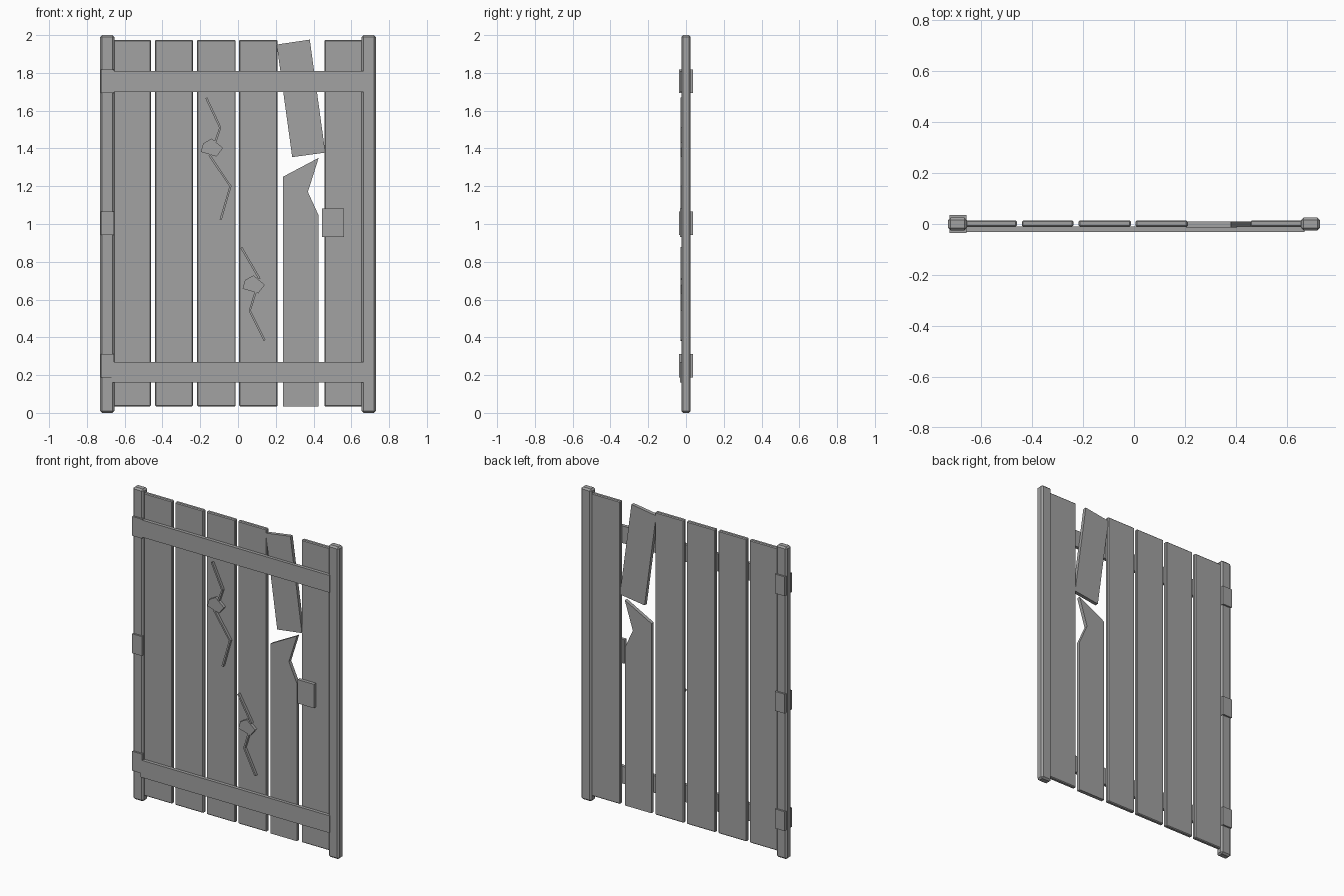
import bpy, bmesh, math
from mathutils import Vector

if "Cube" in bpy.data.objects:
    bpy.data.objects.remove(bpy.data.objects["Cube"])

wood = bpy.data.materials.new("weathered_grey")
wood.diffuse_color = (0.36, 0.36, 0.36, 1)
wood.use_nodes = True
wood.node_tree.nodes["Principled BSDF"].inputs["Base Color"].default_value = wood.diffuse_color


def finish(name, bm):
    bmesh.ops.recalc_face_normals(bm, faces=bm.faces)
    me = bpy.data.meshes.new(name)
    bm.to_mesh(me)
    bm.free()
    me.materials.append(wood)
    ob = bpy.data.objects.new(name, me)
    bpy.context.collection.objects.link(ob)
    return ob


def box(name, x, y, z, bevel=0):
    """Box from (min, max) ranges with optional chamfer."""
    bm = bmesh.new()
    bmesh.ops.create_cube(bm, size=1)
    for v in bm.verts:
        v.co = [r[0] + (c + 0.5) * (r[1] - r[0]) for c, r in zip(v.co, (x, y, z))]
    if bevel:
        bmesh.ops.bevel(bm, geom=bm.edges[:], offset=bevel, segments=1,
                        affect='EDGES', profile=0.5)
    return finish(name, bm)


def slab(name, outline, y):
    """Front outline (x, z) extruded through the y range."""
    bm = bmesh.new()
    face = bm.faces.new([bm.verts.new((px, y[0], pz)) for px, pz in outline])
    ext = bmesh.ops.extrude_face_region(bm, geom=[face])
    verts = [g for g in ext["geom"] if isinstance(g, bmesh.types.BMVert)]
    bmesh.ops.translate(bm, verts=verts, vec=(0, y[1] - y[0], 0))
    bmesh.ops.triangulate(bm, faces=[f for f in bm.faces if len(f.verts) > 4])
    return finish(name, bm)


def crack(name, path, y, width=0.011):
    """Thin zigzag strip following a path of (x, z) points."""
    pts = [Vector(p) for p in path]
    left, right = [], []
    for i, p in enumerate(pts):
        d = (pts[min(i + 1, len(pts) - 1)] - pts[max(i - 1, 0)]).normalized()
        n = Vector((-d.y, d.x)) * width / 2
        left.append(p + n)
        right.append(p - n)
    return slab(name, left + right[::-1], y)


# Side posts
for side, s in (("left", -1), ("right", 1)):
    box(f"{side}_post", sorted((s * 0.655, s * 0.73)), (-0.025, 0.025), (0, 2), 0.01)

# Whole planks
for i, x in enumerate([(-0.66, -0.46), (-0.44, -0.238), (-0.217, -0.012),
                       (0.006, 0.21), (0.457, 0.66)]):
    box(f"plank_{i + 1}", x, (-0.011, 0.014), (0.035, 1.975), 0.005)

# Broken plank: tilted upper piece and splintered lower piece
slab("broken_plank_upper", [(0.205, 1.95), (0.38, 1.976), (0.462, 1.378),
                            (0.287, 1.354)], (-0.013, 0.01))
slab("broken_plank_lower", [(0.238, 0.035), (0.427, 0.035), (0.427, 1.045),
                            (0.37, 1.17), (0.427, 1.35), (0.238, 1.25)], (-0.013, 0.01))

# Cross rails
for name, z in (("bottom_rail", (0.16, 0.27)), ("top_rail", (1.70, 1.81))):
    box(name, (-0.67, 0.67), (-0.032, -0.01), z)

# Hinges and latch plate
for i, z in enumerate((0.25, 1.003, 1.755)):
    box(f"hinge_{i + 1}", (-0.725, -0.657), (-0.036, 0.036), (z - 0.062, z + 0.062))
box("latch", (0.445, 0.56), (-0.032, -0.01), (0.93, 1.083))

# Cracks with a splinter chip in the middle of each
relief = (-0.028, -0.01)
crack("crack_1_upper", [(-0.168, 1.668), (-0.094, 1.51), (-0.122, 1.43)], relief)
crack("crack_1_lower", [(-0.152, 1.365), (-0.04, 1.20), (-0.092, 1.022)], relief)
crack("crack_2_upper", [(0.018, 0.875), (0.114, 0.71)], relief)
crack("crack_2_lower", [(0.093, 0.64), (0.062, 0.54), (0.141, 0.383)], relief)
chip = [(-0.045, 0.025), (0, 0.05), (0.06, 0), (0.025, -0.045), (-0.058, -0.02)]
for i, (cx, cz) in enumerate(((-0.139, 1.402), (0.082, 0.678))):
    slab(f"chip_{i + 1}", [(cx + a, cz + b) for a, b in chip], (-0.03, -0.01))
